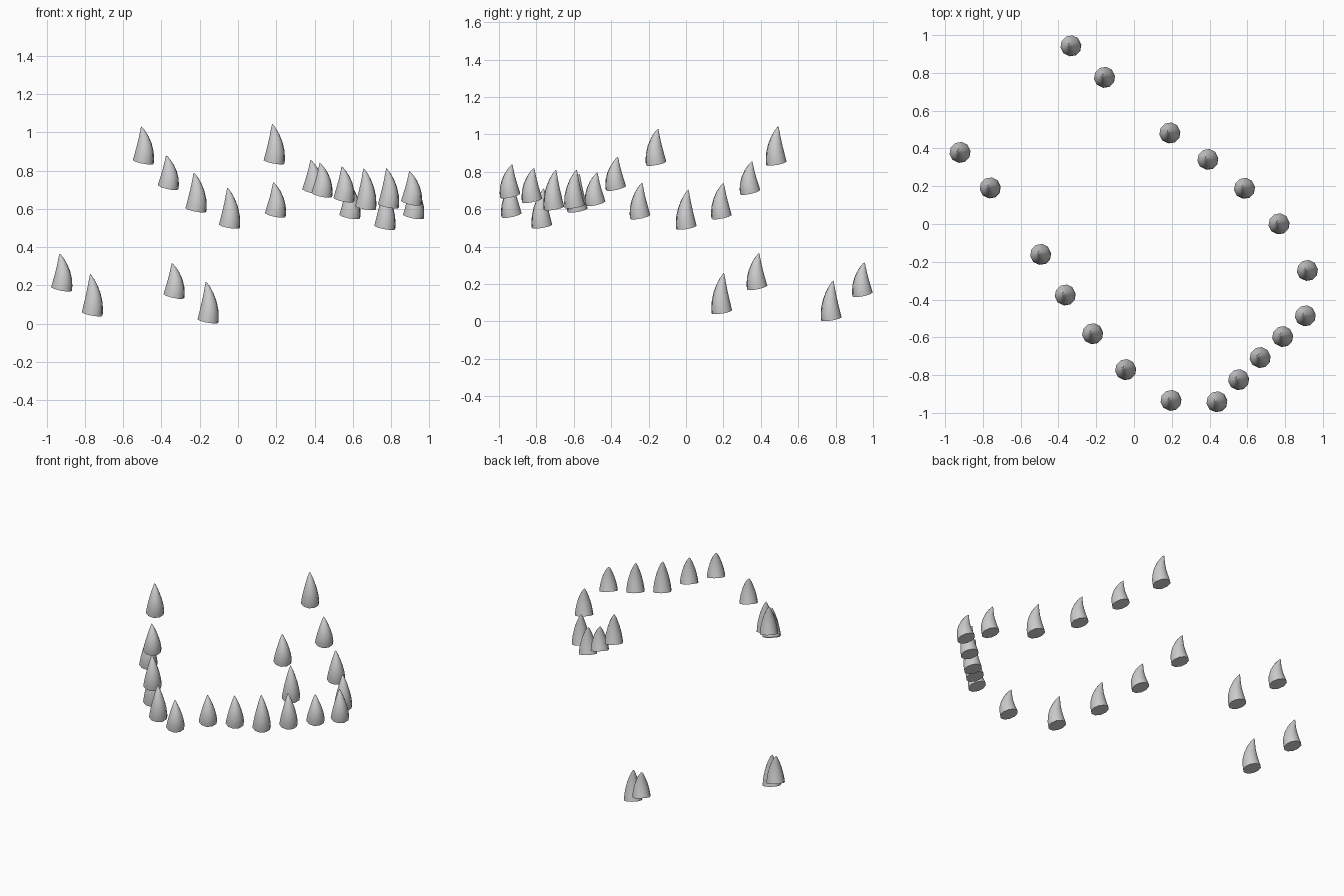
import bpy, bmesh, math
from mathutils import Vector

if "Cube" in bpy.data.objects:
    bpy.data.objects.remove(bpy.data.objects["Cube"])

SIDES = 10
R = 0.056
BACK = Vector((-1, 1, 0)).normalized()   # direction every tip hooks toward
SIDE = Vector((1, 1, 0)).normalized()
UP = Vector((0, 0, 1))

# profile: (fraction of height, fraction of base radius)
PROFILE = [(0, 1.0), (0.12, 0.96), (0.3, 0.86), (0.5, 0.69),
           (0.7, 0.47), (0.85, 0.27), (0.95, 0.11)]


def tooth(name, x, y, low, tip):
    """Hooked cone: rings follow an arc that leans forward, then curls back."""
    z0 = low + 0.25 * R
    h = tip - z0
    base = Vector((x, y, z0))

    def axis(t):
        return base + UP * (h * t) + BACK * (-0.05 * t + 0.065 * t * t)

    bm = bmesh.new()
    rings = []
    for t, r in PROFILE:
        tangent = (UP * h + BACK * (-0.05 + 0.13 * t)).normalized()
        across = SIDE.cross(tangent).normalized()
        ring = []
        for i in range(SIDES):
            a = 2 * math.pi * i / SIDES
            ring.append(bm.verts.new(
                axis(t) + (SIDE * math.cos(a) + across * math.sin(a)) * R * r))
        rings.append(ring)
    for lo, hi in zip(rings, rings[1:]):
        for i in range(SIDES):
            j = (i + 1) % SIDES
            bm.faces.new((lo[i], lo[j], hi[j], hi[i]))
    # pointed tip and flat root
    point = bm.verts.new(axis(1))
    for i in range(SIDES):
        bm.faces.new((rings[-1][i], rings[-1][(i + 1) % SIDES], point))
    bm.faces.new(rings[0])
    bmesh.ops.recalc_face_normals(bm, faces=bm.faces[:])
    for f in bm.faces:
        f.smooth = len(f.verts) < SIDES
    for e in bm.edges:
        if any(len(f.verts) == SIDES for f in e.link_faces):
            e.smooth = False
    me = bpy.data.meshes.new(name)
    bm.to_mesh(me)
    bm.free()
    ob = bpy.data.objects.new(name, me)
    bpy.context.collection.objects.link(ob)


# each entry: x, y, lowest z, tip z
GROUPS = {
    "left_tooth": [(-0.495, -0.16, .832, 1.031), (-0.365, -0.375, .70, .88),
                   (-0.22, -0.58, .581, .79), (-0.045, -0.77, .495, .711),
                   (0.195, -0.933, .555, .739)],
    "front_tooth": [(0.438, -0.94, .66, .84), (0.553, -0.823, .634, .822),
                    (0.667, -0.706, .592, .812), (0.786, -0.595, .602, .812),
                    (0.906, -0.485, .618, .796)],
    "right_tooth": [(0.917, -0.245, .546, .742), (0.767, 0.002, .489, .706),
                    (0.584, 0.19, .546, .742), (0.39, 0.343, .679, .856),
                    (0.189, 0.483, .832, 1.044)],
    "back_left_tooth": [(-0.922, 0.38, .168, .366), (-0.762, 0.192, .037, .26)],
    "back_right_tooth": [(-0.335, 0.944, .131, .317), (-0.157, 0.777, 0.0, .22)],
}
for group, teeth in GROUPS.items():
    for n, spec in enumerate(teeth, 1):
        tooth(f"{group}_{n}", *spec)
